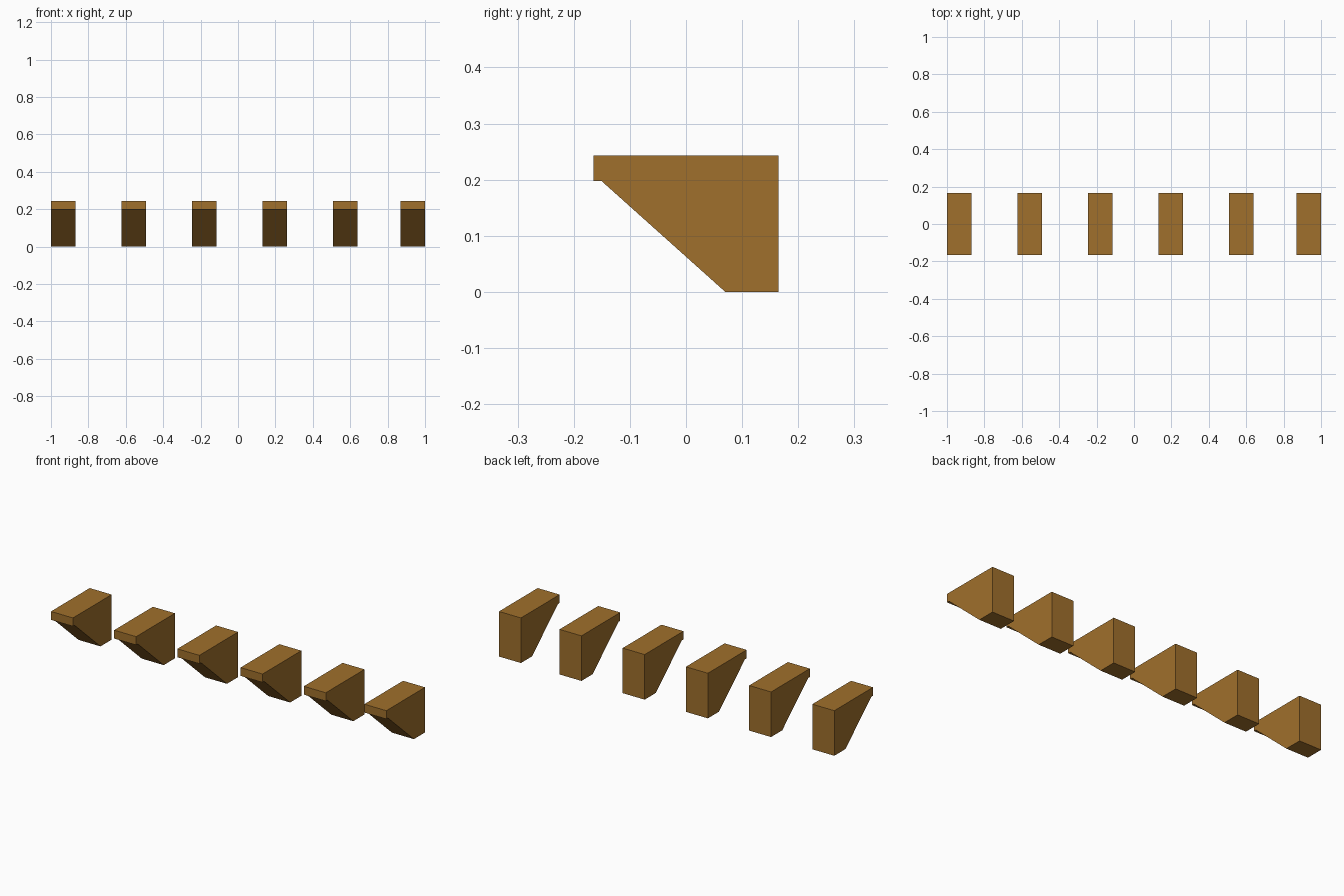
import bpy
import bmesh

if "Cube" in bpy.data.objects:
    bpy.data.objects.remove(bpy.data.objects["Cube"])

WIDTH = 0.131
# Bracket side profile (y, z): long top, short nose, sloped underside
PROFILE = [(-0.165, 0.243), (-0.165, 0.198), (-0.151, 0.198),
           (0.07, 0.0), (0.165, 0.0), (0.165, 0.243)]
# Left edge of each bracket; the last gap is slightly narrower
LEFT_EDGES = [-1.0, -0.623, -0.246, 0.131, 0.508, 1.0 - WIDTH]

wood = bpy.data.materials.new("brown_wood")
wood.diffuse_color = (0.35, 0.16, 0.025, 1.0)
wood.use_nodes = True
wood.node_tree.nodes["Principled BSDF"].inputs["Base Color"].default_value = wood.diffuse_color


def bracket_mesh():
    """Extrude the side profile along x into a solid bracket."""
    bm = bmesh.new()
    face = bm.faces.new([bm.verts.new((0, y, z)) for y, z in PROFILE])
    out = bmesh.ops.extrude_face_region(bm, geom=[face], use_keep_orig=True)
    verts = [g for g in out["geom"] if isinstance(g, bmesh.types.BMVert)]
    bmesh.ops.translate(bm, verts=verts, vec=(WIDTH, 0, 0))
    bmesh.ops.recalc_face_normals(bm, faces=bm.faces)
    mesh = bpy.data.meshes.new("bracket")
    bm.to_mesh(mesh)
    bm.free()
    mesh.materials.append(wood)
    return mesh


# Row of identical brackets sharing one mesh
mesh = bracket_mesh()
for i, x in enumerate(LEFT_EDGES, 1):
    bracket = bpy.data.objects.new(f"bracket_{i}", mesh)
    bracket.location.x = x
    bpy.context.collection.objects.link(bracket)
